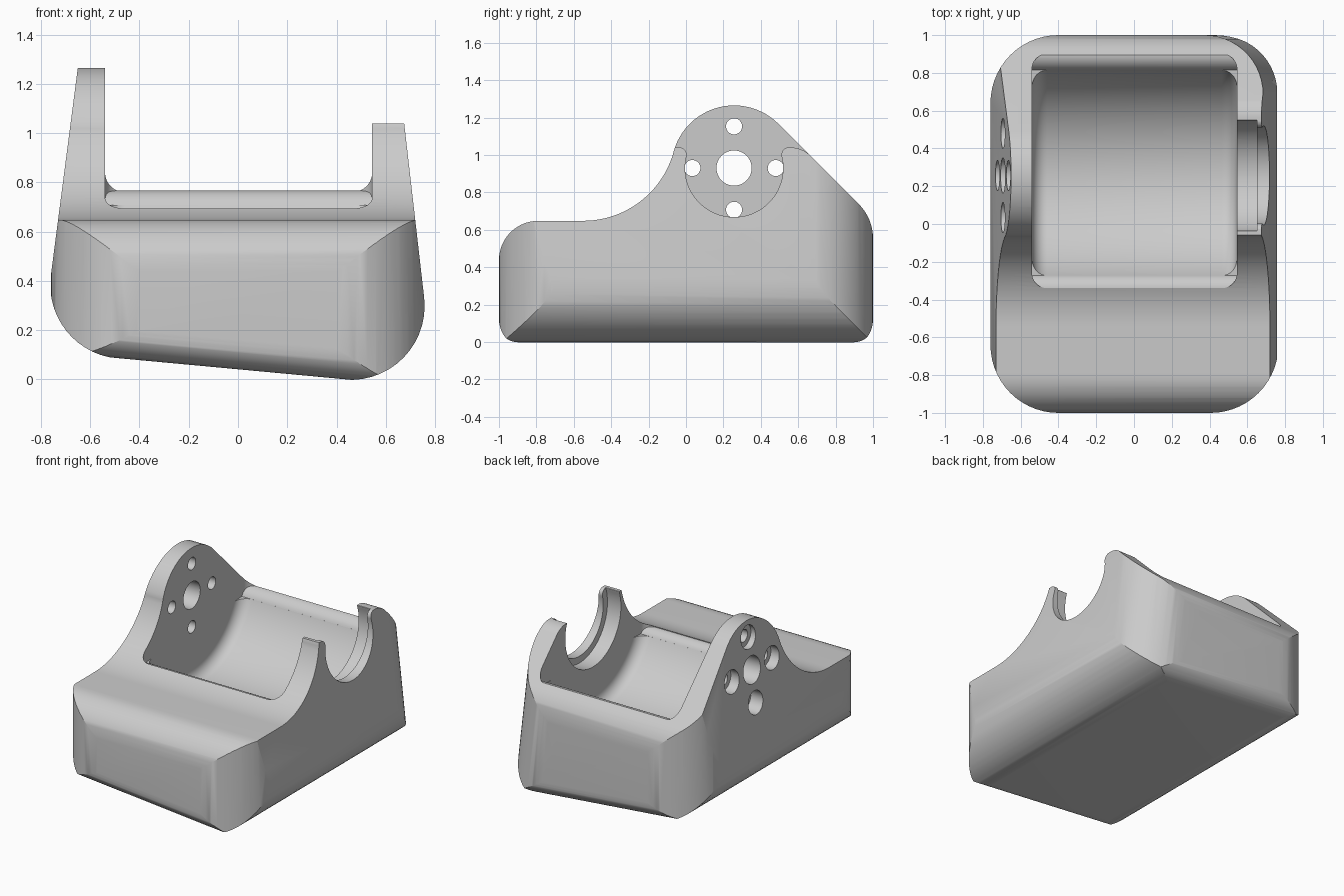
import bpy, bmesh, math
from mathutils import Vector

if "Cube" in bpy.data.objects:
    bpy.data.objects.remove(bpy.data.objects["Cube"])

PY, PZ = 0.257, 0.93          # pivot axis of the cradle
HORN_TOP = 1.04               # height of the lowered right wall
LEFT, RIGHT = -0.54, 0.545    # inner faces of the side walls


def arc(cu, cv, r, a0, a1, n=24):
    """Points on an arc, as sharp profile corners."""
    angles = [math.radians(a0 + (a1 - a0) * i / n) for i in range(n + 1)]
    return [(cu + r * math.cos(a), cv + r * math.sin(a), 0) for a in angles]


def rounded(corners, n=14):
    """Turn (u, v, radius) corners into an outline with rounded corners."""
    out = []
    for i, (u, v, r) in enumerate(corners):
        p = Vector((u, v))
        if r == 0:
            out.append(p)
            continue
        a = (Vector(corners[i - 1][:2]) - p).normalized()
        b = (Vector(corners[(i + 1) % len(corners)][:2]) - p).normalized()
        half = a.angle(b) / 2
        centre = p + (a + b).normalized() * (r / math.sin(half))
        start = p + a * (r / math.tan(half)) - centre
        end = p + b * (r / math.tan(half)) - centre
        sweep = start.angle_signed(end)
        for k in range(n + 1):
            t = -sweep * k / n
            c, s = math.cos(t), math.sin(t)
            out.append(centre + Vector((start.x * c - start.y * s,
                                        start.x * s + start.y * c)))
    return out


def finish(name, bm):
    bmesh.ops.recalc_face_normals(bm, faces=bm.faces)
    mesh = bpy.data.meshes.new(name)
    bm.to_mesh(mesh)
    bm.free()
    obj = bpy.data.objects.new(name, mesh)
    bpy.context.collection.objects.link(obj)
    return obj


def prism(name, outline, axis, lo, hi):
    """Extrude an outline along x, y or z."""
    place = {"x": lambda u, v, w: (w, u, v),
             "y": lambda u, v, w: (u, w, v),
             "z": lambda u, v, w: (u, v, w)}[axis]
    bm = bmesh.new()
    rings = [[bm.verts.new(place(p[0], p[1], w)) for p in outline] for w in (lo, hi)]
    bm.faces.new(rings[0])
    bm.faces.new(rings[1])
    for i in range(len(outline)):
        bm.faces.new((rings[0][i - 1], rings[0][i], rings[1][i], rings[1][i - 1]))
    return finish(name, bm)


def lathe_x(name, profile, segments=96):
    """Closed solid turned about the pivot axis from (x, radius) points."""
    bm = bmesh.new()
    rings = []
    for x, r in profile:
        rings.append([bm.verts.new((x, PY + r * math.cos(a), PZ + r * math.sin(a)))
                      for a in (math.tau * k / segments for k in range(segments))])
    for a, b in zip(rings, rings[1:]):
        for k in range(segments):
            bm.faces.new((a[k - 1], a[k], b[k], b[k - 1]))
    bm.faces.new(rings[0])
    bm.faces.new(rings[-1])
    return finish(name, bm)


def circle(y, z, r, n=40):
    return arc(y, z, r, 0, 360, n)[:-1]


def combine(obj, tool, operation):
    mod = obj.modifiers.new("cut", "BOOLEAN")
    mod.operation, mod.solver, mod.object = operation, "EXACT", tool
    bpy.context.view_layer.update()
    result = bpy.data.meshes.new_from_object(
        obj.evaluated_get(bpy.context.evaluated_depsgraph_get()))
    obj.modifiers.clear()
    obj.data = result
    bpy.data.objects.remove(tool)


# Body: side profile with cradle hump
side = rounded([(-1, 0, 0.12), (-1, 0.648, 0.21)]
               + arc(-0.55, 1.15, 0.502, -90, -15.4)
               + arc(PY, PZ, 0.335, 164.6, 45)
               + [(1, 0.661, 0.26), (1, 0, 0.12)])
body = prism("cradle_body", side, "x", -1, 1)
# Tilt the underside so that the bottom rounding follows it
for v in body.data.vertices:
    if v.co.z < 0.2:
        v.co.z += 0.041 - 0.093 * v.co.x

# Front outline: leaning walls, tilted bottom
front = rounded([(-0.62, 1.5, 0), (-0.80, 0.114, 0.30), (0.798, -0.035, 0.30), (0.622, 1.5, 0)])
combine(body, prism("front_outline", front, "y", -1.5, 1.5), "INTERSECT")

# Plan outline: upright rounding on three corners
plan = rounded([(-0.76, -1, 0.36), (0.765, -1, 0.36), (0.765, 1, 0), (-0.76, 1, 0.36)])
combine(body, prism("plan_outline", plan, "z", -0.5, 2), "INTERSECT")

# Back right corner: rounding that leans with the right wall
corner = prism("leaning_corner", rounded([(-1.2, -1.2, 0), (0.76, -1.2, 0),
                                          (0.76, 1, 0.36), (-1.2, 1, 0)]), "z", -0.5, 2)
for v in corner.data.vertices:
    if v.co.x > 0:
        v.co.x -= 0.115 * (v.co.z - 0.34)
combine(body, corner, "INTERSECT")

# Round trough with filleted ends
f, R = 0.08, 0.60
right_end = [(RIGHT - f + p[0], R - f + p[1]) for p in arc(0, 0, f, 90, 0, 8)]
left_end = [(LEFT + f + p[0], R - f + p[1]) for p in arc(0, 0, f, 180, 90, 8)]
trough = lathe_x("trough", left_end + right_end)


def lip(cy, cz):
    """Convex rim arc, running from the trough wall up to its crest."""
    dy, dz = PY - cy, PZ - cz
    return arc(cy, cz, math.hypot(dy, dz) - R, math.degrees(math.atan2(dz, dy)), 90, 12)


# Rim opening: rolled lips front and back, rounded corners in plan
y0, y1 = -0.34, 0.90
rim = lip(y1, 0.675) + [(y1, 1.6, 0), (y0, 1.6, 0)] + lip(y0, 0.615)[::-1]
opening = prism("rim_opening", rim, "x", LEFT, RIGHT)
rim_plan = rounded([(LEFT, y0, f), (RIGHT, y0, f), (RIGHT, y1, f), (LEFT, y1, f)])
combine(opening, prism("rim_plan", rim_plan, "z", 0, 2), "INTERSECT")
combine(body, trough, "DIFFERENCE")
combine(body, opening, "DIFFERENCE")

# Right wall: lowered top, blended into the back slope
top = rounded([(-1.2, HORN_TOP, 0), (0.622, HORN_TOP, 0.15), (1.2, 0.462, 0),
               (1.2, 2, 0), (-1.2, 2, 0)])
combine(body, prism("lowered_top", top, "x", 0.3, 1.2), "DIFFERENCE")


def open_seat(r, flare):
    """Round seat, open upward, with rounded horn tips."""
    tip = HORN_TOP + 0.001 - flare
    lean = math.asin((tip - PZ) / (r + flare))
    dy = (r + flare) * math.cos(lean)
    a = math.degrees(lean)
    return (arc(PY, PZ, r, 180 - a, 360 + a, 56)
            + arc(PY + dy, tip, flare, 180 + a, 90, 8)
            + [(PY + dy, 1.2, 0), (PY - dy, 1.2, 0)]
            + arc(PY - dy, tip, flare, 90, -a, 8))


# Bearing seat inside, narrower lip outside
combine(body, prism("lip_opening", open_seat(0.262, 0.04), "x", 0.4, 1.1), "DIFFERENCE")
combine(body, prism("bearing_seat", open_seat(0.31, 0.005), "x", 0.4, 0.65), "DIFFERENCE")

# Left wall: centre hole and four counterbored screw holes
combine(body, prism("centre_hole", circle(PY, PZ, 0.094), "x", -1.1, -0.4), "DIFFERENCE")
for k in range(4):
    y = PY + 0.223 * math.cos(k * math.pi / 2)
    z = PZ + 0.223 * math.sin(k * math.pi / 2)
    combine(body, prism("screw_hole", circle(y, z, 0.043), "x", -1.1, -0.4), "DIFFERENCE")
    combine(body, prism("counterbore", circle(y, z, 0.08), "x", -1.1, -0.63), "DIFFERENCE")

# Plain grey finish
grey = bpy.data.materials.new("plain_grey")
grey.use_nodes = True
colour = (0.6, 0.6, 0.6, 1)
grey.diffuse_color = colour
grey.node_tree.nodes["Principled BSDF"].inputs["Base Color"].default_value = colour
body.data.materials.clear()
body.data.materials.append(grey)
for poly in body.data.polygons:
    poly.material_index = 0

bpy.ops.object.select_all(action="DESELECT")
body.select_set(True)
bpy.context.view_layer.objects.active = body
bpy.ops.object.shade_smooth_by_angle(angle=math.radians(25))
